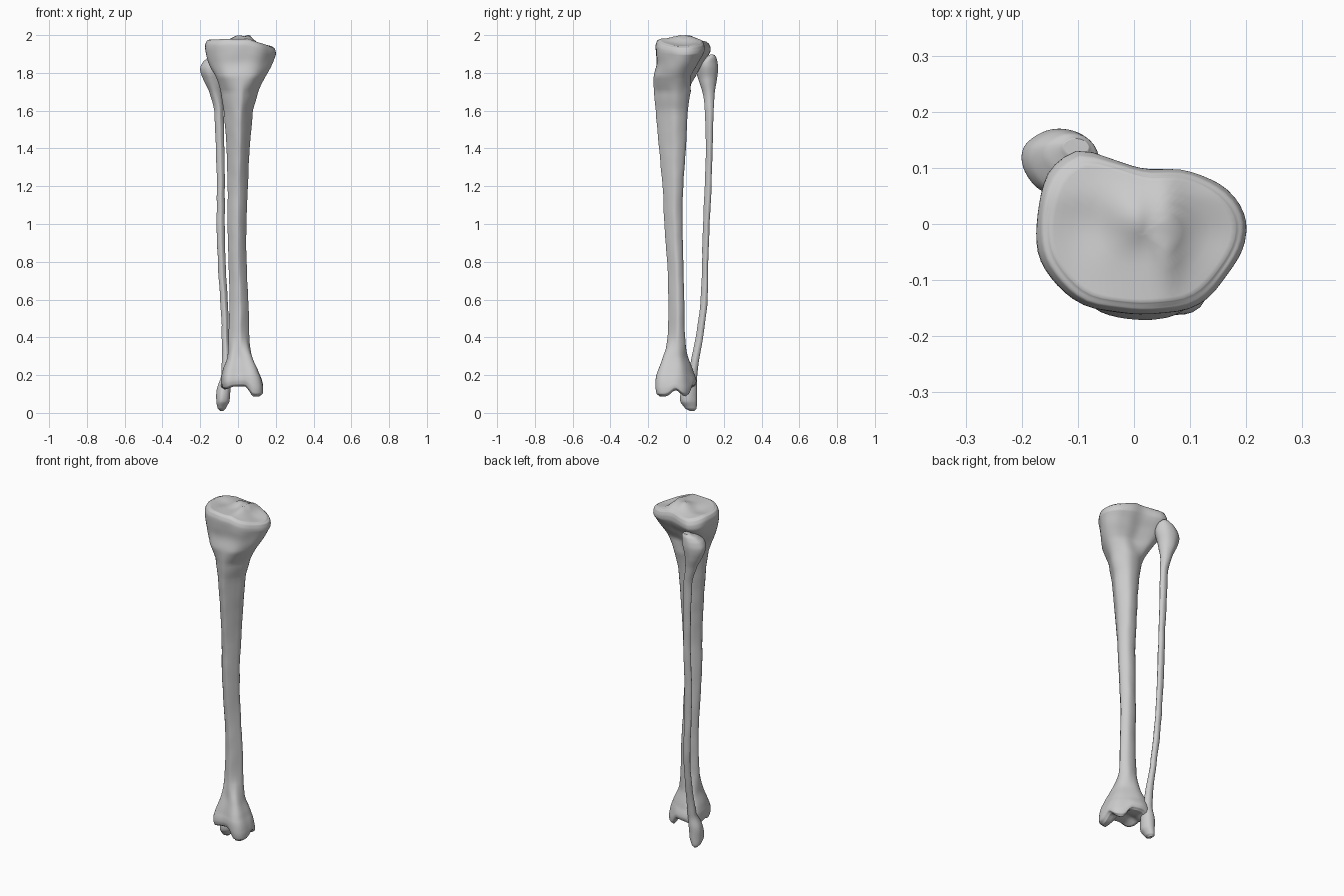
import bpy, bmesh, math
from mathutils import Vector, noise

cube = bpy.data.objects.get("Cube")
if cube:
    bpy.data.objects.remove(cube, do_unlink=True)

bone = bpy.data.materials.new("bone_grey")
bone.use_nodes = True
COLOUR = (0.6, 0.6, 0.6, 1)
bone.diffuse_color = COLOUR
shader = bone.node_tree.nodes["Principled BSDF"]
shader.inputs["Base Color"].default_value = COLOUR
shader.inputs["Roughness"].default_value = 0.7
SIDES = 56


def spline(a, b, c, d, t):
    """Catmull-Rom blend of four values."""
    return 0.5 * (2 * b + (c - a) * t + (2 * a - 5 * b + 4 * c - d) * t * t
                  + (3 * b - a - 3 * c + d) * t ** 3)


def outline(points):
    """Smooth closed outline, sampled by angle and fitted to the -1..1 box."""
    pts = [Vector(p) for p in points]
    n = len(pts)
    dense = [spline(*(pts[(i + k) % n] for k in (-1, 0, 1, 2)), s / 24)
             for i in range(n) for s in range(24)]
    lo = Vector([min(p[k] for p in dense) for k in (0, 1)])
    hi = Vector([max(p[k] for p in dense) for k in (0, 1)])
    fit = [Vector([(2 * p[k] - lo[k] - hi[k]) / (hi[k] - lo[k]) for k in (0, 1)]) for p in dense]
    result = []
    for i in range(SIDES):
        a = math.tau * i / SIDES
        ray = Vector((math.cos(a), math.sin(a)))
        result.append(max(fit, key=lambda p: p.normalized().dot(ray)))
    return result


# Cross-sections: knee plateau, three-edged shaft, ankle block, rounded
PLATEAU = outline([(.2, 0), (.17, .06), (.1, .095), (.02, .1), (-.05, .12), (-.1, .13),
                   (-.15, .09), (-.17, 0), (-.16, -.07), (-.11, -.13), (-.05, -.155),
                   (.05, -.16), (.12, -.14), (.18, -.07)])
SHAFT = outline([(1, .25), (.6, .9), (0, 1), (-.6, .75), (-1, .1), (-.6, -.6),
                 (0, -1), (.3, -.9), (.75, -.35)])
ANKLE = outline([(1, -.3), (.9, .35), (.4, .75), (-.3, 1), (-.85, .8), (-.95, 0),
                 (-.7, -.75), (-.1, -.8), (.5, -1), (.9, -.85)])
ROUND = outline([(1, 0), (.6, .8), (-.2, 1), (-.9, .5), (-.9, -.3), (-.3, -1), (.6, -.75)])


def loft(name, sections, ends, adjust, steps=6):
    """sections: (z, x0, x1, y0, y1, outline) from bottom to top."""
    rings = []
    last = len(sections) - 1
    for i in range(last):
        near = [sections[min(max(i + k, 0), last)] for k in (-1, 0, 1, 2)]
        for s in range(steps + (i == last - 1)):
            t = s / steps
            z = near[1][0] + (near[2][0] - near[1][0]) * t
            x0, x1, y0, y1 = (spline(*(r[k] for r in near), t) for k in range(1, 5))
            ring = []
            for a, b in zip(near[1][5], near[2][5]):
                p = a.lerp(b, t)
                ring.append(Vector(((x0 + x1 + p.x * (x1 - x0)) / 2,
                                    (y0 + y1 + p.y * (y1 - y0)) / 2, z)))
            rings.append(ring)

    def cap(ring):
        mid = sum(ring, Vector()) / len(ring)
        return [[mid.lerp(p, s) for p in ring] for s in (.95, .87, .75, .6, .45, .3, .15, .04)]

    if ends:
        rings = cap(rings[0])[::-1] + rings + cap(rings[-1])
    bm = bmesh.new()
    loops = []
    for ring in rings:
        loop = []
        for p in ring:
            p = adjust(p)
            p += noise.noise_vector(p * 14) * .0025
            loop.append(bm.verts.new(p))
        loops.append(loop)
    for low, high in zip(loops, loops[1:]):
        for i in range(SIDES):
            j = (i + 1) % SIDES
            bm.faces.new((low[i], low[j], high[j], high[i]))
    bm.faces.new(loops[0][::-1])
    bm.faces.new(loops[-1])
    mesh = bpy.data.meshes.new(name)
    bm.to_mesh(mesh)
    bm.free()
    mesh.materials.append(bone)
    mesh.shade_smooth()
    obj = bpy.data.objects.new(name, mesh)
    bpy.context.collection.objects.link(obj)
    return obj


def bump(v, centre, width):
    return math.exp(-((v - centre) / width) ** 2)


def ramp(v, a, b):
    t = min(max((v - a) / (b - a), 0), 1)
    return t * t * (3 - 2 * t)


def shape_shin(p):
    x, y, z = p
    # Knee surface: sloping rim, two shallow dishes and a central double spine
    top = ramp(z, 1.86, 1.97)
    dz = top * (-.3 * max(0, x - .05) - .25 * max(0, y - .05))
    if z > 1.975:
        dz += .022 * bump(x, .06, .025) * bump(y, -.02, .07)
        dz += .02 * bump(x, .0, .035) * bump(y, .01, .04)
        dz -= .012 * bump(x, -.09, .05) * bump(y, 0, .07)
        dz -= .008 * bump(x, .13, .04) * bump(y, -.02, .06)
    # Ankle surface: inner knob hanging low, notch and arch beside it
    low = 1 - ramp(z, .1, .22)
    dz += low * (.028 - .055 * ramp(x, .035, .085) - .02 * ramp(-x, .02, .08))
    dz += low * .035 * bump(y, -.055, .03) * (.4 + .6 * ramp(x, .03, .1))
    return Vector((x, y, z + dz))


# Shin bone
loft("shin_bone", [
    (.112, -.07, .115, -.14, .035, ANKLE),
    (.125, -.087, .132, -.157, .05, ANKLE),
    (.16, -.092, .13, -.163, .055, ANKLE),
    (.21, -.085, .112, -.152, .042, ANKLE),
    (.3, -.055, .075, -.12, .01, ANKLE),
    (.4, -.05, .06, -.098, -.005, SHAFT),
    (.6, -.045, .055, -.092, -.01, SHAFT),
    (.8, -.05, .045, -.1, -.014, SHAFT),
    (1.0, -.055, .045, -.115, -.018, SHAFT),
    (1.2, -.055, .052, -.124, -.015, SHAFT),
    (1.4, -.06, .062, -.142, 0, SHAFT),
    (1.6, -.075, .08, -.16, .01, SHAFT),
    (1.7, -.092, .108, -.17, .025, SHAFT),
    (1.78, -.118, .145, -.17, .05, PLATEAU),
    (1.85, -.155, .182, -.156, .09, PLATEAU),
    (1.91, -.172, .198, -.16, .125, PLATEAU),
    (1.95, -.174, .2, -.16, .13, PLATEAU),
    (1.972, -.165, .194, -.152, .122, PLATEAU),
    (1.98, -.15, .18, -.14, .11, PLATEAU)], True, shape_shin)

# Calf bone, with its knob below the knee and pointed outer ankle
loft("calf_bone", [
    (.01, -.095, -.078, .02, .045, ROUND),
    (.022, -.108, -.065, -.002, .055, ROUND),
    (.06, -.115, -.045, -.03, .058, ROUND),
    (.13, -.11, -.04, -.022, .06, ROUND),
    (.2, -.088, -.04, .012, .06, ROUND),
    (.4, -.085, -.048, .05, .09, SHAFT),
    (.6, -.095, -.055, .078, .114, SHAFT),
    (.8, -.107, -.066, .085, .118, SHAFT),
    (1.0, -.112, -.07, .09, .125, SHAFT),
    (1.2, -.112, -.07, .1, .135, SHAFT),
    (1.4, -.118, -.072, .104, .14, SHAFT),
    (1.6, -.126, -.076, .1, .146, SHAFT),
    (1.7, -.152, -.085, .088, .152, ROUND),
    (1.77, -.185, -.08, .064, .163, ROUND),
    (1.82, -.2, -.066, .054, .17, ROUND),
    (1.855, -.188, -.062, .06, .168, ROUND),
    (1.88, -.158, -.066, .09, .162, ROUND),
    (1.895, -.125, -.08, .12, .153, ROUND)], True, lambda p: p.copy())
